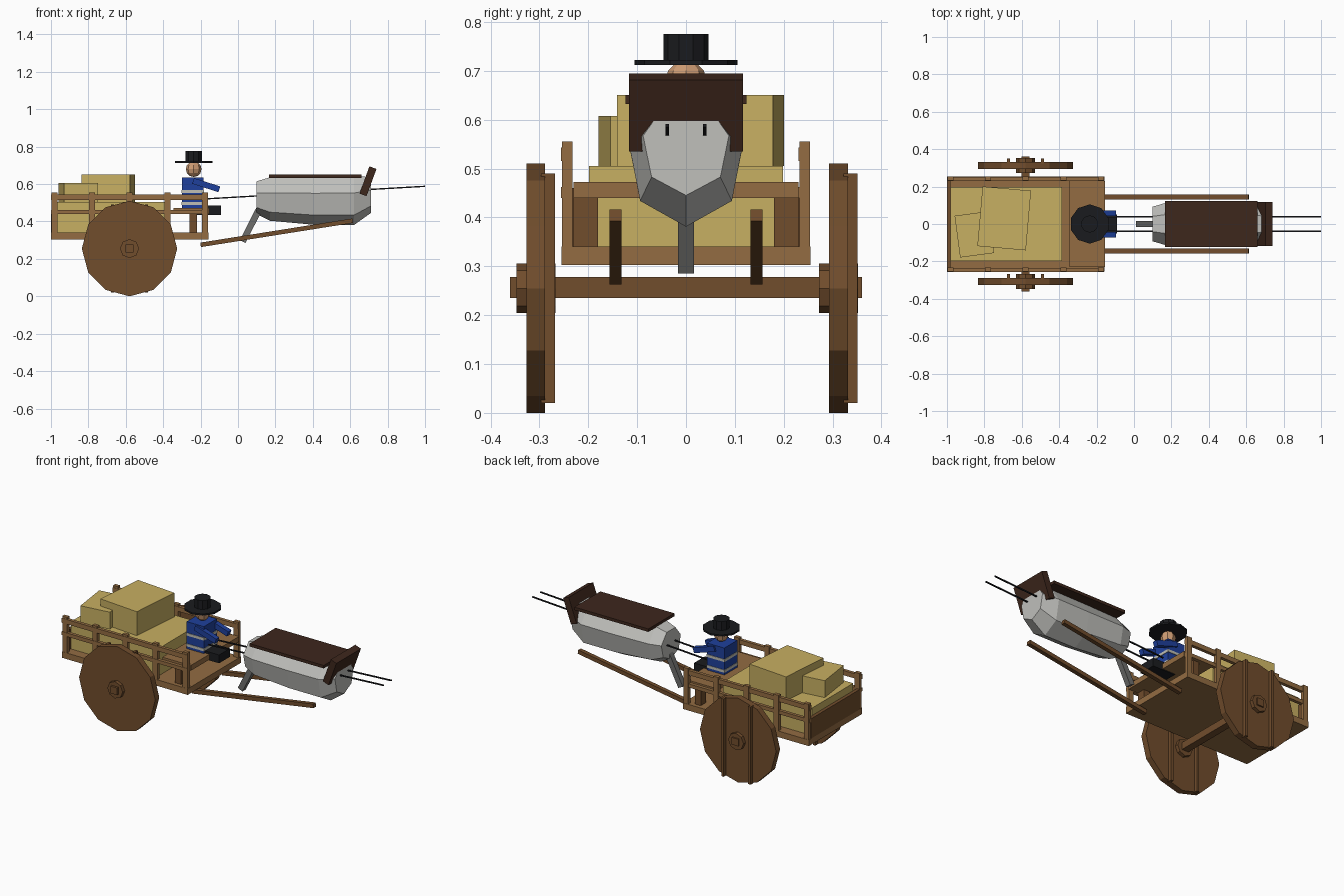
import bpy, bmesh, math
from mathutils import Vector

if "Cube" in bpy.data.objects:
    bpy.data.objects.remove(bpy.data.objects["Cube"])

def mat(name, r, g, b):
    m = bpy.data.materials.new(name)
    m.diffuse_color = [(c / 255) ** 2.2 for c in (r, g, b)] + [1]
    m.use_nodes = True
    m.node_tree.nodes["Principled BSDF"].inputs["Base Color"].default_value = m.diffuse_color
    return m

WOOD = mat("wood", 146, 108, 68)
DARK_WOOD = mat("dark_wood", 112, 78, 48)
LEATHER = mat("dark_brown", 64, 43, 34)
HAY = mat("hay", 198, 174, 98)
BLUE = mat("blue", 36, 66, 155)
STRIPE = mat("stripe", 190, 190, 180)
SKIN = mat("skin", 205, 155, 115)
BLACK = mat("black", 32, 33, 36)
PALE = mat("pale_grey", 190, 190, 186)
GREY = mat("grey", 110, 110, 108)

def finish(bm, name, m):
    bmesh.ops.recalc_face_normals(bm, faces=bm.faces)
    me = bpy.data.meshes.new(name)
    bm.to_mesh(me)
    bm.free()
    ob = bpy.data.objects.new(name, me)
    bpy.context.collection.objects.link(ob)
    me.materials.append(m)
    return ob

def box(name, x, y, z, m, rot=(0, 0, 0)):
    """Box from (min, max) ranges, turned about its own centre."""
    bm = bmesh.new()
    bmesh.ops.create_cube(bm, size=1)
    bmesh.ops.scale(bm, vec=[r[1] - r[0] for r in (x, y, z)], verts=bm.verts)
    ob = finish(bm, name, m)
    ob.location = [(r[0] + r[1]) / 2 for r in (x, y, z)]
    ob.rotation_euler = [math.radians(a) for a in rot]
    return ob

def beam(name, a, b, w, h, m):
    """Square bar between two points lying in an xz plane."""
    a, b = Vector(a), Vector(b)
    d, c = b - a, (a + b) / 2
    L = d.length / 2
    return box(name, (c.x - L, c.x + L), (c.y - w / 2, c.y + w / 2), (c.z - h / 2, c.z + h / 2),
               m, (0, -math.degrees(math.atan2(d.z, d.x)), 0))

def cyl(name, r, depth, loc, m, sides, rx=0):
    bm = bmesh.new()
    bmesh.ops.create_cone(bm, cap_ends=True, segments=sides, radius1=r, radius2=r, depth=depth)
    ob = finish(bm, name, m)
    ob.location = loc
    ob.rotation_euler = (math.radians(rx), 0, 0)
    return ob

# Cart bed and tail board
box("cart_floor", (-1, -0.158), (-0.255, 0.255), (0.303, 0.34), WOOD)
box("tail_board", (-1, -0.98), (-0.235, 0.235), (0.34, 0.46), DARK_WOOD)

# Side railings, bench legs
for side, s in (("right", -1), ("left", 1)):
    y = 0.243 * s
    for i in range(5):
        x = -0.982 + i * 0.2015
        box(f"{side}_rail_post", (x - 0.016, x + 0.016), (y - 0.011, y + 0.011), (0.34, 0.555), WOOD)
    for z0, z1 in ((0.44, 0.462), (0.515, 0.543)):
        box(f"{side}_rail", (-1, -0.16), (y - 0.013, y + 0.007), (z0, z1), WOOD)
    box(f"{side}_bench_leg", (-0.26, -0.22), (0.205 * s - 0.025, 0.205 * s + 0.025), (0.34, 0.44), DARK_WOOD)
box("bench", (-0.345, -0.155), (-0.23, 0.23), (0.44, 0.472), WOOD)

# Wheels and axle
box("axle", (-0.602, -0.558), (-0.36, 0.36), (0.235, 0.278), DARK_WOOD)
for side, y in (("right", -0.307), ("left", 0.312)):
    cyl(f"{side}_wheel", 0.255, 0.038, (-0.58, y, 0.255), DARK_WOOD, 12, 90)
    cyl(f"{side}_hub", 0.051, 0.08, (-0.58, y, 0.255), DARK_WOOD, 8, 90)
    for dx in (-0.09, 0.09):
        box(f"{side}_wheel_batten", (-0.588 + dx, -0.572 + dx), (y + 0.01, y + 0.039), (0.02, 0.49), DARK_WOOD)

# Hay bales
box("hay_base", (-0.98, -0.385), (-0.198, 0.198), (0.34, 0.505), HAY)
box("large_bale", (-0.824, -0.564), (-0.13, 0.19), (0.505, 0.65), HAY, (0, 0, -5))
box("small_bale", (-0.945, -0.762), (-0.168, 0.057), (0.505, 0.607), HAY, (0, 0, 7.6))

# Driver
box("torso", (-0.3, -0.185), (-0.062, 0.062), (0.465, 0.635), BLUE)
for z in (0.495, 0.56):
    box("shirt_stripe", (-0.303, -0.182), (-0.065, 0.065), (z - 0.008, z + 0.008), STRIPE)
for s in (-1, 1):
    beam("arm", (-0.24, 0.058 * s, 0.617), (-0.1, 0.058 * s, 0.572), 0.03, 0.032, BLUE)
box("legs", (-0.24, -0.09), (-0.052, 0.052), (0.435, 0.485), BLACK)
bm = bmesh.new()
bmesh.ops.create_uvsphere(bm, u_segments=8, v_segments=6, radius=0.042)
head = finish(bm, "head", SKIN)
head.location = (-0.237, 0, 0.68)
cyl("hat_brim", 0.105, 0.01, (-0.237, 0, 0.717), BLACK, 10)
cyl("hat_crown", 0.046, 0.055, (-0.237, 0, 0.748), BLACK, 10)

# Barrel body: seven-sided sections (x, centre z, half width, half height)
sections = [(0.1, 0.532, 0.095, 0.092), (0.17, 0.526, 0.116, 0.122), (0.41, 0.52, 0.12, 0.138),
            (0.62, 0.521, 0.12, 0.14), (0.71, 0.545, 0.09, 0.1)]
bm = bmesh.new()
rings = []
for x, c, w, h in sections:
    angles = [math.tau * k / 7 - math.pi / 2 for k in range(7)]
    rings.append([bm.verts.new((x, w * math.cos(a), c + h * math.sin(a))) for a in angles])
for r0, r1 in zip(rings, rings[1:]):
    for k in range(7):
        n = (k + 1) % 7
        bm.faces.new((r0[k], r0[n], r1[n], r1[k]))
bm.faces.new(rings[0])
bm.faces.new(rings[-1])
finish(bm, "barrel_body", PALE)

# Back plate, collar, tail
box("back_plate", (0.165, 0.66), (-0.124, 0.124), (0.632, 0.65), LEATHER)
box("collar", (0.675, 0.715), (-0.117, 0.117), (0.5375, 0.6925), LEATHER, (0, 20, 0))
beam("tail", (0.115, 0, 0.47), (0.025, 0, 0.293), 0.033, 0.034, GREY)

# Shafts and reins
for s in (-1, 1):
    beam("shaft", (-0.2, 0.144 * s, 0.275), (0.613, 0.144 * s, 0.404), 0.025, 0.024, DARK_WOOD)
    beam("rein", (-0.17, 0.038 * s, 0.521), (1.0, 0.038 * s, 0.588), 0.007, 0.007, BLACK)
